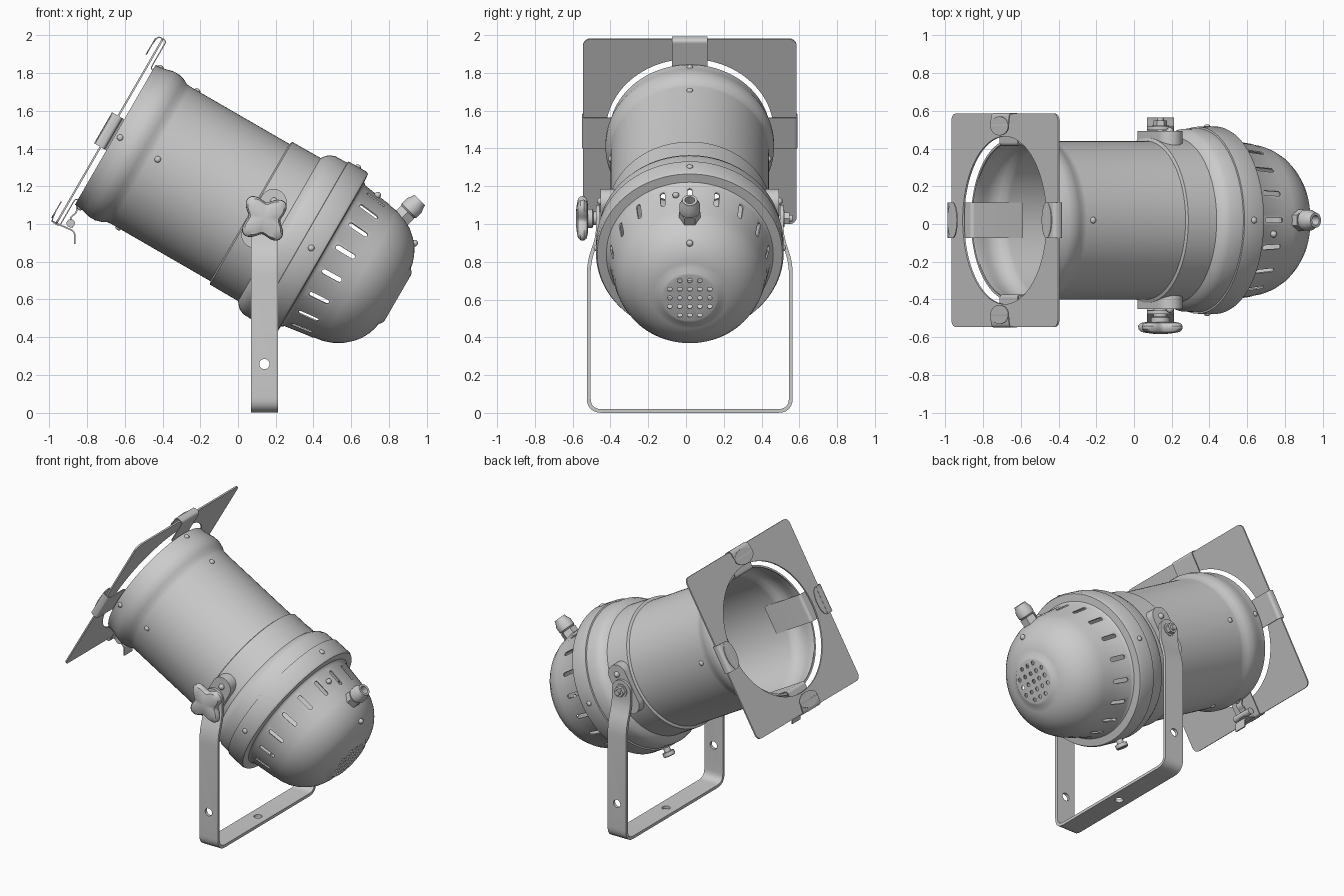
import bpy, bmesh
from math import sin, cos, pi, radians, atan2
from mathutils import Matrix, Vector

if "Cube" in bpy.data.objects:
    bpy.data.objects.remove(bpy.data.objects["Cube"])

YC = 0.02
# Lamp head frame: local x = optical axis (to the rear), local z = up across the barrel
HEAD = Matrix.Translation((0.475, YC, 0.823)) @ Matrix.Rotation(radians(30), 4, 'Y')
T, R = Matrix.Translation, Matrix.Rotation


def add(name, bm, mat=Matrix(), thick=0, offset=0):
    me = bpy.data.meshes.new(name)
    bm.to_mesh(me)
    bm.free()
    ob = bpy.data.objects.new(name, me)
    bpy.context.collection.objects.link(ob)
    ob.matrix_world = mat
    if thick:
        m = ob.modifiers.new("thickness", 'SOLIDIFY')
        m.thickness, m.offset, m.use_even_offset = thick, offset, True
        bake(ob)
    return ob


def bake(ob):
    bpy.context.view_layer.update()
    dg = bpy.context.evaluated_depsgraph_get()
    me = bpy.data.meshes.new_from_object(ob.evaluated_get(dg))
    ob.modifiers.clear()
    ob.data = me


def cut(ob, bm):
    c = add("cutter", bm, ob.matrix_world.copy())
    c.hide_render = True
    m = ob.modifiers.new("cut", 'BOOLEAN')
    m.operation, m.object, m.solver = 'DIFFERENCE', c, 'EXACT'
    bake(ob)
    bpy.data.objects.remove(c)


def lathe(prof, n=96, shape=lambda t: 1.0):
    """Revolve (x, radius) points about the x axis."""
    bm = bmesh.new()
    rings = [[bm.verts.new((s, r * shape(2 * pi * j / n) * cos(2 * pi * j / n),
                            r * shape(2 * pi * j / n) * sin(2 * pi * j / n)))
              for j in range(n)] for s, r in prof]
    for a, b in zip(rings, rings[1:]):
        for j in range(n):
            k = (j + 1) % n
            bm.faces.new((a[j], a[k], b[k], b[j]))
    bmesh.ops.remove_doubles(bm, verts=bm.verts, dist=1e-5)
    return bm


def rod(r, x0, x1, n=24):
    return lathe([(x0, 0), (x0, r), (x1, r), (x1, 0)], n)


def fillet(pts, r, n=6):
    pts = [Vector(p) for p in pts]
    out = [pts[0]]
    for a, b, c in zip(pts, pts[1:], pts[2:]):
        p = b + (a - b).normalized() * min(r, (a - b).length * .49)
        q = b + (c - b).normalized() * min(r, (c - b).length * .49)
        out += [p.lerp(b, i / n).lerp(b.lerp(q, i / n), i / n) for i in range(n + 1)]
    return out + [pts[-1]]


def strip(path, width):
    """Ribbon along an x-z path, its width along y."""
    bm = bmesh.new()
    rows = [[bm.verts.new((p[0], w, p[1])) for w in (-width / 2, width / 2)] for p in path]
    for a, b in zip(rows, rows[1:]):
        bm.faces.new((a[0], a[1], b[1], b[0]))
    return bm


def capsule(h, w, y0, y1, n=16):
    """Slotted-hole shape in x-z (long in z), extruded from y0 to y1."""
    bm = bmesh.new()
    vs = [bm.verts.new((w * cos(pi * i / n + k * pi), y0, w * sin(pi * i / n + k * pi) + (h, -h)[k]))
          for k in (0, 1) for i in range(n + 1)]
    f = bm.faces.new(vs)
    ext = bmesh.ops.extrude_face_region(bm, geom=[f])['geom']
    bmesh.ops.translate(bm, verts=[v for v in ext if isinstance(v, bmesh.types.BMVert)], vec=(0, y1 - y0, 0))
    bmesh.ops.recalc_face_normals(bm, faces=bm.faces)
    return bm


def join(parts):
    """Merge (bmesh, matrix) pairs into one bmesh."""
    out = bmesh.new()
    for bm, mat in parts:
        me = bpy.data.meshes.new("tmp")
        bm.transform(mat)
        bm.to_mesh(me)
        bm.free()
        out.from_mesh(me)
        bpy.data.meshes.remove(me)
    return out


# Barrel: open tube with front bead, middle step and rear flare
add("barrel", lathe([(-1.3, .415), (-1.3, .428), (-1.27, .43), (-1.235, .437), (-1.2, .446), (-1.165, .446),
                     (-1.13, .436), (-1.105, .422), (-1.08, .42), (-.475, .42), (-.468, .437), (-.295, .438),
                     (-.285, .452), (-.265, .472), (-.235, .485), (-.165, .487), (-.06, .487)]), HEAD, .008, -1)
# Clamp ring with rear lip
add("clamp_ring", lathe([(-.16, .486), (-.158, .496), (-.05, .497), (-.035, .49), (-.03, .43)]), HEAD, .008, -1)

# Rear cap: slotted cone, dome and vent plate
cap = add("rear_cap", lathe([(-.045, .47), (-.035, .445), (-.015, .43), (.14, .408), (.155, .403), (.2, .396),
                             (.25, .379), (.3, .351), (.34, .316), (.37, .281), (.393, .238), (.406, .2),
                             (.411, .172), (.427, .152), (.43, .14), (.43, 0)]), HEAD, .008, -1)
slots = [(capsule(.045, .013, .34, .5, 6), R(radians(20 * i), 4, 'X') @ T((.068, 0, 0)) @ R(pi / 2, 4, 'Y'))
         for i in range(18)]
slots = [(b, R(pi / 2, 4, 'X') @ m) for b, m in slots]
vents = [(rod(.013, .38, .47, 12), T((0, .053 * i, .053 * j)))
         for i in range(-2, 3) for j in range(-2, 3) if abs(i * j) < 4]
cut(cap, join(slots + vents))

# Colour filter frame: rounded square sheet with round hole
bm = bmesh.new()
bmesh.ops.create_cube(bm, size=1, matrix=T((-1.336, 0, 0)) @ Matrix.Diagonal((.01, 1.13, 1.13, 1)))
long_edges = [e for e in bm.edges if abs((e.verts[0].co - e.verts[1].co).x) > .005]
bmesh.ops.bevel(bm, geom=long_edges, offset=.04, segments=6, affect='EDGES', profile=.5)
frame = add("filter_frame", bm, HEAD)
cut(frame, rod(.445, -1.4, -1.27, 96))

# Four holding clips hooked round the frame, with legs along the barrel wall
clip_path = fillet([(-1.372, .5), (-1.364, .567), (-1.314, .567), (-1.314, .397), (-1.0, .397)], .018)
for i in range(4):
    turn = HEAD @ R(i * pi / 2, 4, 'X')
    add("frame_clip", strip(clip_path, .19), turn, .006)
    tip = capsule(.0, .05, -.003, .003)
    tip.transform(T((-1.371, 0, .5)) @ R(pi / 2, 4, 'Z') @ Matrix.Diagonal((1.9, 1, 1, 1)))
    add("clip_tongue", tip, turn)
    for s, r in ((-1.27, .43), (-1.04, .42), (-.1, .497)):
        b = bmesh.new()
        bmesh.ops.create_uvsphere(b, u_segments=16, v_segments=8, radius=.017)
        add("rivet", b, turn @ T((s, 0, r)) @ Matrix.Diagonal((1, 1, .7, 1)))

# Spring latch under the frame
add("latch_plate", strip(fillet([(-1.364, -.565), (-1.23, -.552), (-1.196, -.61)], .02), .09), HEAD, .008)
add("latch_hook", strip(fillet([(-1.25, -.54), (-1.29, -.5), (-1.27, -.46), (-1.29, -.425)], .02), .05), HEAD, .008)
add("latch_pin", rod(.022, -.075, .075), HEAD @ T((-1.27, 0, -.525)) @ R(pi / 2, 4, 'Z'))

# Thumb screw under the clamp ring
add("ring_screw", lathe([(.47, 0), (.47, .022), (.525, .022), (.525, .04), (.55, .04), (.555, .034), (.555, 0)], 24),
    HEAD @ T((-.1, 0, 0)) @ R(pi / 2, 4, 'Y'))

# Cable gland and small cap screws
G = HEAD @ T((.235, 0, .372)) @ R(radians(-75), 4, 'Y')
add("gland_base", rod(.056, -.02, .05, 6), G)
add("gland_nut", lathe([(.05, .045), (.06, .055), (.1, .055), (.125, .043), (.14, .04), (.14, .026), (.04, .026)], 24), G)
for s, r, a in ((.362, .296, 0), (.065, .425, 10)):
    b = bmesh.new()
    bmesh.ops.create_uvsphere(b, u_segments=16, v_segments=8, radius=.018)
    add("cap_screw", b, HEAD @ R(radians(a), 4, 'X') @ T((s, 0, r)))

# Yoke: bent strap with mounting holes
PX, PZ = .14, 1.03
half = [(.535, .01), (.535, .8), (.487, .93), (.487, PZ)]
path = fillet([(-y, z) for y, z in reversed(half)] + half, .07)
yoke = add("yoke", strip(path, .143), T((PX, YC, 0)) @ R(pi / 2, 4, 'Z'), .02)
cut(yoke, join([(rod(.027, -.7, .7), T((0, 0, .257))),
                (rod(.027, -.2, .2), R(pi / 2, 4, 'Y'))]))

# Pivot hardware on both sides
for side in (-1, 1):
    P = T((PX, YC, PZ)) @ R(side * pi / 2, 4, 'Z')      # local x points outward
    add("yoke_end", rod(.0715, .4775, .4965, 48), P)
    S = HEAD @ T((-.395, 0, .01))
    ear = capsule(.1, .07, side * .40, side * .472)
    add("pivot_plate", ear, S)
    b = bmesh.new()
    bmesh.ops.create_uvsphere(b, u_segments=16, v_segments=8, radius=.02)
    add("plate_rivet", b, S @ T((0, side * .472, .105)))
    if side > 0:
        add("pivot_washer", rod(.045, .49, .502), P)
        add("pivot_nut", rod(.036, .5, .528, 6), P)
        add("pivot_bolt", rod(.018, .4, .545), P)
    else:
        add("knob_stem", lathe([(.4, 0), (.4, .036), (.51, .036), (.515, .05), (.56, .05), (.56, 0)], 32), P)
        knob = lathe([(.548, 0), (.54, .075), (.545, .1), (.56, .112), (.578, .11), (.592, .098), (.598, .07),
                      (.603, .03), (.603, 0)], 96, lambda t: 1 + .24 * cos(4 * (t - radians(37))))
        add("clamp_knob", knob, P)

# Smooth shading with crisp edges
for ob in bpy.context.scene.objects:
    ob.select_set(True)
    bpy.context.view_layer.objects.active = ob
bpy.ops.object.shade_smooth_by_angle(angle=radians(35))
